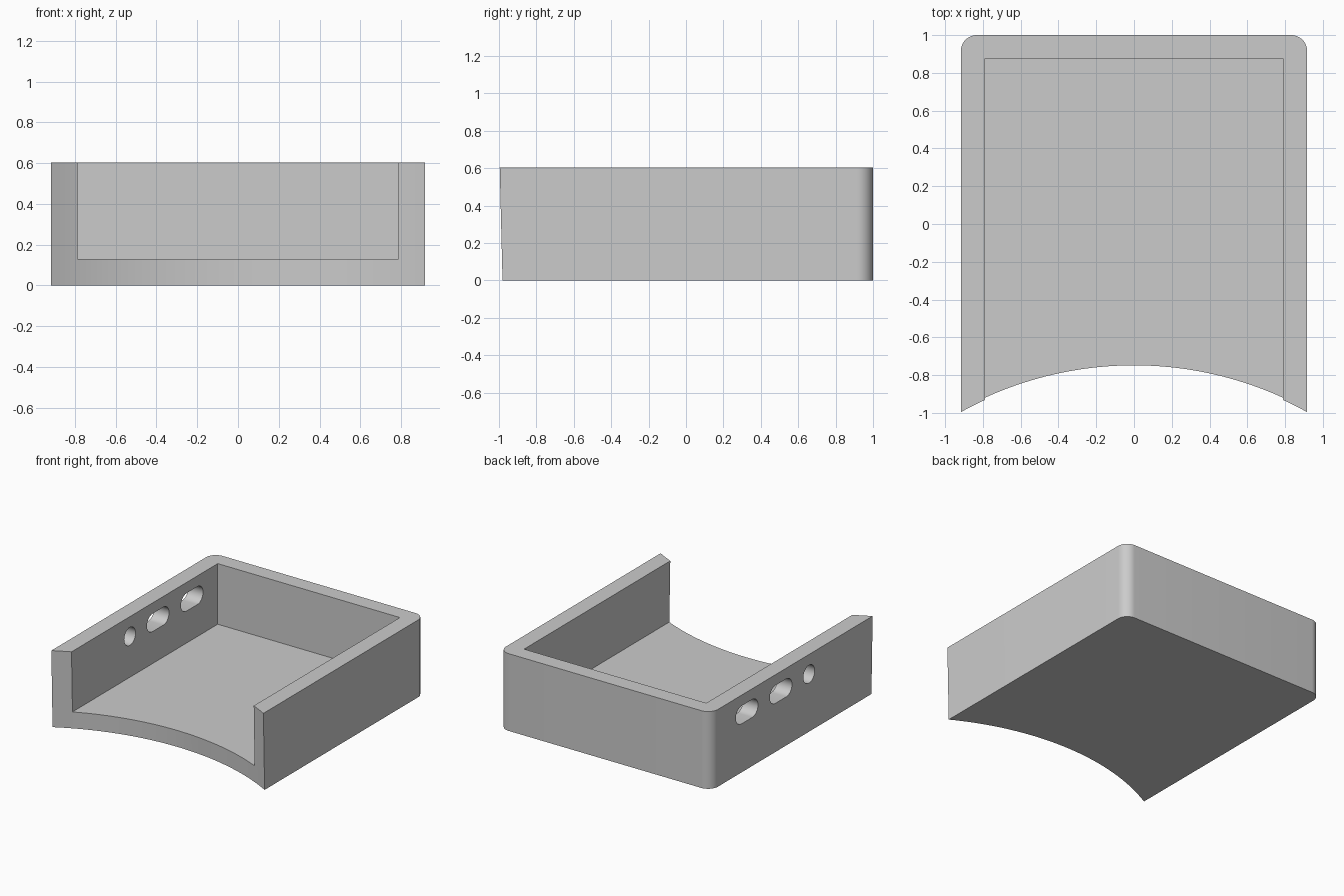
import bpy, bmesh, math

cube = bpy.data.objects.get("Cube")
if cube:
    bpy.data.objects.remove(cube, do_unlink=True)

HALF_W, BACK, HEIGHT = 0.917, 1.0, 0.604
INNER_W, INNER_BACK, FLOOR = 0.788, 0.875, 0.13
CORNER = 0.085
ARC_R, ARC_TOP, LEAN = 1.9, -0.745, 0.015

grey = bpy.data.materials.new("plain_grey")
grey.use_nodes = True
colour = (0.6, 0.6, 0.6, 1)
grey.diffuse_color = colour
grey.node_tree.nodes["Principled BSDF"].inputs["Base Color"].default_value = colour


def arc(cx, cy, r, start, end, steps):
    """Points along a circular arc, angles in degrees."""
    angles = [math.radians(start + (end - start) * i / steps) for i in range(steps + 1)]
    return [(cx + r * math.cos(a), cy + r * math.sin(a)) for a in angles]


def prism(name, bottom, top):
    """Closed solid between two matching loops of 3D points."""
    bm = bmesh.new()
    lo = [bm.verts.new(p) for p in bottom]
    hi = [bm.verts.new(p) for p in top]
    bm.faces.new(lo)
    bm.faces.new(hi)
    for i in range(len(lo)):
        j = (i + 1) % len(lo)
        bm.faces.new((lo[i], lo[j], hi[j], hi[i]))
    bmesh.ops.recalc_face_normals(bm, faces=bm.faces)
    mesh = bpy.data.meshes.new(name)
    bm.to_mesh(mesh)
    bm.free()
    mesh.materials.append(grey)
    obj = bpy.data.objects.new(name, mesh)
    bpy.context.collection.objects.link(obj)
    return obj


def cut(target, cutter):
    """Subtract the cutter from the target and discard it."""
    cutter.hide_render = True
    mod = target.modifiers.new("cut", "BOOLEAN")
    mod.operation, mod.solver, mod.object = "DIFFERENCE", "EXACT", cutter
    bpy.context.view_layer.objects.active = target
    bpy.ops.object.modifier_apply(modifier=mod.name)
    bpy.data.objects.remove(cutter, do_unlink=True)


# Body: rounded back corners, concave front that leans slightly forward
span = math.degrees(math.asin(HALF_W / ARC_R))
front = arc(0, ARC_TOP - ARC_R, ARC_R, 90 + span, 90 - span, 48)
cx, cy = HALF_W - CORNER, BACK - CORNER
back = arc(cx, cy, CORNER, 0, 90, 12) + arc(-cx, cy, CORNER, 90, 180, 12)
bottom = [(x, y, 0) for x, y in front + back]
top = [(x, y - LEAN, HEIGHT) for x, y in front] + [(x, y, HEIGHT) for x, y in back]
tray = prism("open_tray", bottom, top)

# Pocket, open at the top and front
pocket = [(-INNER_W, -1.5), (INNER_W, -1.5), (INNER_W, INNER_BACK), (-INNER_W, INNER_BACK)]
cut(tray, prism("pocket_cutter", [(x, y, FLOOR) for x, y in pocket],
                [(x, y, 1) for x, y in pocket]))

# One round hole and two slots through the right wall: centre y, half straight length
HOLE_R, HOLE_Z = 0.07, 0.45
for y, half in ((-0.21, 0), (0.137, 0.067), (0.557, 0.067)):
    outline = (arc(y + half, HOLE_Z, HOLE_R, -90, 90, 16)
               + arc(y - half, HOLE_Z, HOLE_R, 90, 270, 16))
    if half == 0:
        outline = arc(y, HOLE_Z, HOLE_R, 0, 360, 32)[:-1]
    cut(tray, prism("hole_cutter", [(-1.1, a, b) for a, b in outline],
                    [(-0.6, a, b) for a, b in outline]))

# Smooth curves, sharp edges
bpy.ops.object.select_all(action="DESELECT")
tray.select_set(True)
bpy.context.view_layer.objects.active = tray
bpy.ops.object.shade_smooth_by_angle(angle=math.radians(25))
